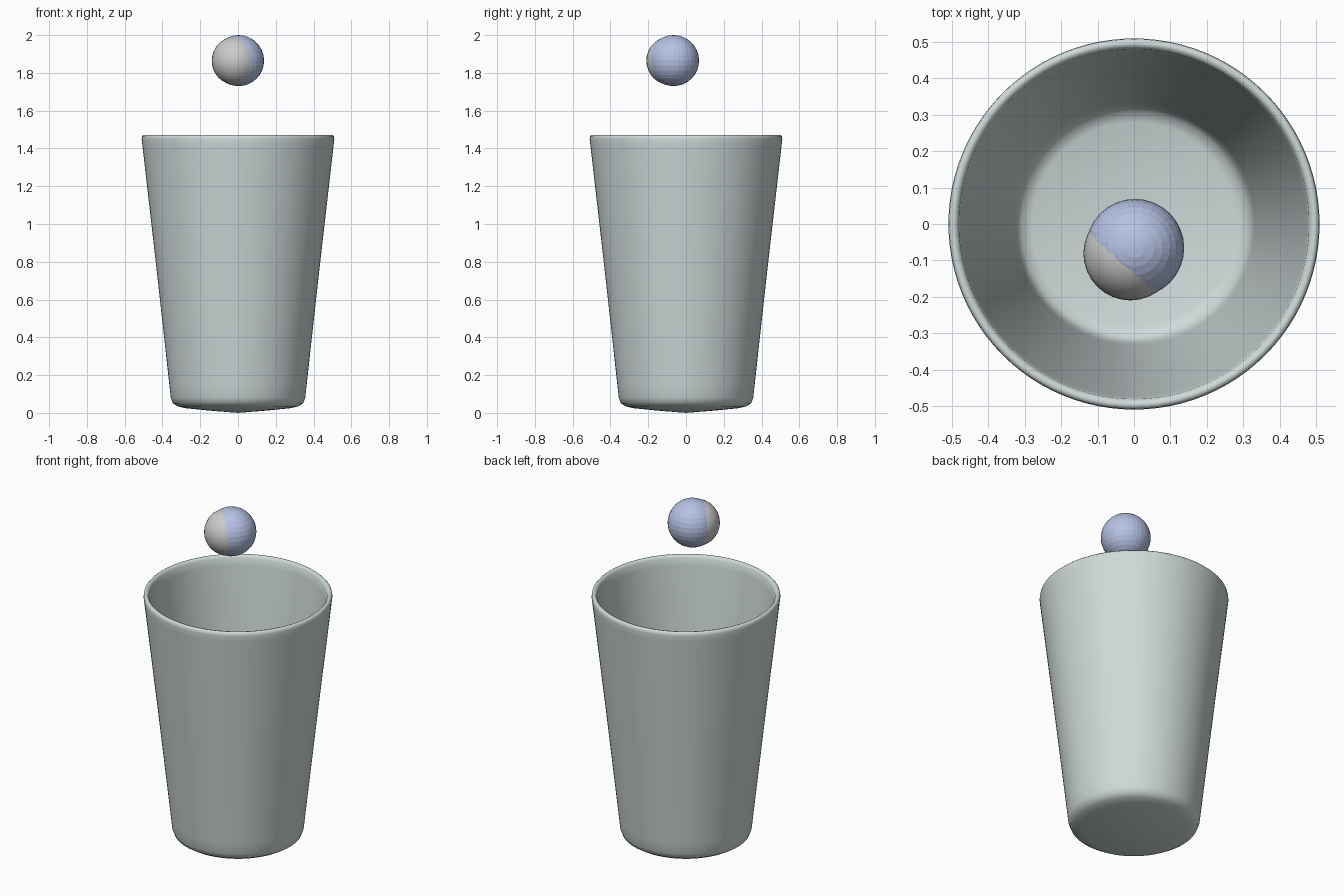
import bpy, math, bmesh

if "Cube" in bpy.data.objects:
    bpy.data.objects.remove(bpy.data.objects["Cube"])

def colour(name, rgb):
    m = bpy.data.materials.new(name)
    m.diffuse_color = (*rgb, 1)
    m.use_nodes = True
    m.node_tree.nodes["Principled BSDF"].inputs["Base Color"].default_value = m.diffuse_color
    return m

def lathe(name, profile, sides, mat):
    """Spin an (r, z) profile that starts and ends on the axis."""
    bm = bmesh.new()
    rings = []
    for r, z in profile:
        if r == 0:
            rings.append([bm.verts.new((0, 0, z))] * sides)
        else:
            rings.append([bm.verts.new((r * math.cos(2 * math.pi * i / sides),
                                        r * math.sin(2 * math.pi * i / sides), z))
                          for i in range(sides)])
    for a, b in zip(rings, rings[1:]):
        for i in range(sides):
            j = (i + 1) % sides
            bm.faces.new(dict.fromkeys([a[i], a[j], b[j], b[i]]))
    bmesh.ops.recalc_face_normals(bm, faces=bm.faces[:])
    for f in bm.faces:
        f.smooth = True
    me = bpy.data.meshes.new(name)
    bm.to_mesh(me)
    bm.free()
    ob = bpy.data.objects.new(name, me)
    bpy.context.collection.objects.link(ob)
    me.materials.append(mat)
    return ob

def ball(name, loc, radius, mat, smooth):
    bpy.ops.mesh.primitive_uv_sphere_add(segments=32, ring_count=16, radius=radius, location=loc)
    ob = bpy.context.object
    ob.name = name
    if smooth:
        bpy.ops.object.shade_smooth()
    else:
        bpy.ops.object.shade_flat()
    if mat:
        ob.data.materials.append(mat)

# Tapered cup: outer base, wall, rounded rim, inner wall, floor
cup_profile = [
    (0, 0.005), (0.15, 0.017), (0.28, 0.03), (0.32, 0.04), (0.345, 0.056), (0.356, 0.085),
    (0.363, 0.15), (0.435, 0.80), (0.506, 1.42), (0.51, 1.455), (0.508, 1.47), (0.50, 1.477),
    (0.489, 1.475), (0.481, 1.463), (0.475, 1.42), (0.403, 0.80), (0.332, 0.17),
    (0.325, 0.115), (0.31, 0.085), (0.28, 0.075), (0, 0.06)]
lathe("cup", [(r, max(0, z - 0.005)) for r, z in cup_profile], 96,
      colour("cup_green", (0.62, 0.70, 0.69)))

# Ball above the cup: faceted blue ball with a smooth grey one showing through
ball("blue_ball", (0.003, -0.066, 1.865), 0.135, colour("ball_blue", (0.47, 0.54, 0.78)), False)
ball("grey_ball", (-0.010, -0.081, 1.864), 0.129, None, True)
